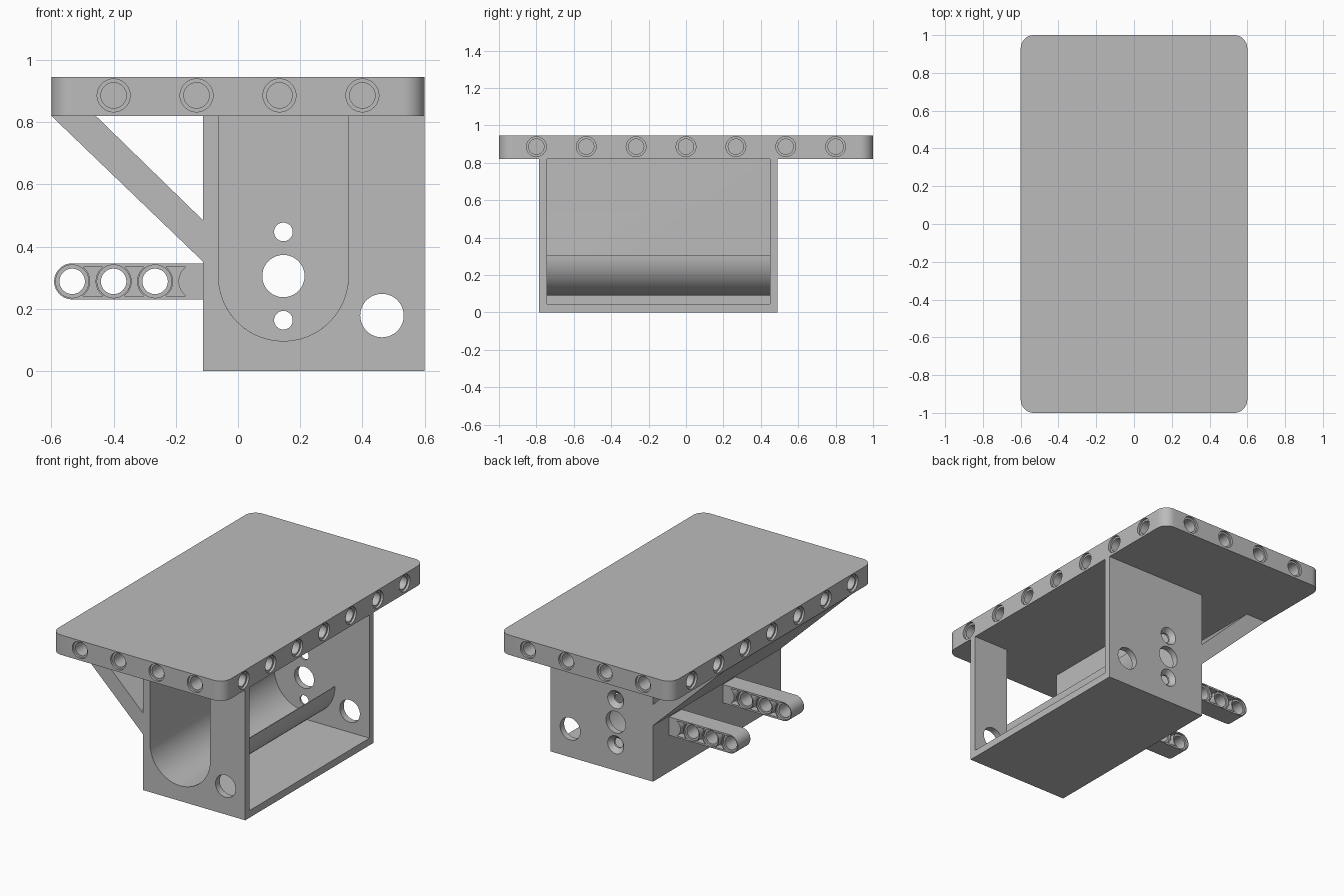
import bpy, bmesh
from math import cos, sin, pi, asin, radians
from mathutils import Matrix, Vector

if "Cube" in bpy.data.objects:
    bpy.data.objects.remove(bpy.data.objects["Cube"], do_unlink=True)

GREY = (0.5, 0.5, 0.5, 1)
mat = bpy.data.materials.new("plain grey")
mat.use_nodes = True
mat.diffuse_color = GREY
mat.node_tree.nodes["Principled BSDF"].inputs["Base Color"].default_value = GREY

PITCH = 0.4 / 3          # spacing of the connector holes
BORE, RIM, RIM_DEPTH = 0.041, 0.053, 0.014


def box(bm, x, y, z):
    size = Vector((x[1] - x[0], y[1] - y[0], z[1] - z[0]))
    mid = Vector((x[0] + x[1], y[0] + y[1], z[0] + z[1])) / 2
    m = Matrix.Translation(mid) @ Matrix.Diagonal(size).to_4x4()
    return bmesh.ops.create_cube(bm, size=1, matrix=m)["verts"]


def prism(bm, outline, y0, y1):
    """Extrude an (x, z) outline along y."""
    face = bm.faces.new([bm.verts.new((x, y0, z)) for x, z in outline])
    ext = bmesh.ops.extrude_face_region(bm, geom=[face])["geom"]
    verts = [v for v in ext if isinstance(v, bmesh.types.BMVert)]
    bmesh.ops.translate(bm, verts=verts, vec=(0, y1 - y0, 0))


def lathe(bm, profile, origin, axis, n=40):
    """Solid of revolution from (radius, distance along axis) pairs."""
    m = Matrix.Translation(origin) @ Vector(axis).to_track_quat("Z", "Y").to_matrix().to_4x4()
    rings = [[bm.verts.new(m @ Vector((r * cos(2 * pi * i / n), r * sin(2 * pi * i / n), d)))
              for i in range(n)] for r, d in profile]
    for a, b in zip(rings, rings[1:]):
        for i in range(n):
            j = (i + 1) % n
            bm.faces.new((a[i], a[j], b[j], b[i]))
    bm.faces.new(rings[0])
    bm.faces.new(rings[-1])


def arc(cx, cz, r, a0, a1, n=24):
    return [(cx + r * cos(a0 + (a1 - a0) * i / n), cz + r * sin(a0 + (a1 - a0) * i / n))
            for i in range(n + 1)]


def make(name, bm):
    bmesh.ops.recalc_face_normals(bm, faces=bm.faces)
    mesh = bpy.data.meshes.new(name)
    bm.to_mesh(mesh)
    bm.free()
    mesh.materials.append(mat)
    ob = bpy.data.objects.new(name, mesh)
    bpy.context.collection.objects.link(ob)
    return ob


def activate(ob):
    bpy.ops.object.select_all(action="DESELECT")
    ob.select_set(True)
    bpy.context.view_layer.objects.active = ob


def cut(ob, bm):
    cutter = make("cutter", bm)
    cutter.hide_render = True
    mod = ob.modifiers.new("cut", "BOOLEAN")
    mod.operation, mod.solver, mod.object = "DIFFERENCE", "EXACT", cutter
    activate(ob)
    bpy.ops.object.modifier_apply(modifier=mod.name)
    bpy.data.objects.remove(cutter, do_unlink=True)


def finish(ob):
    activate(ob)
    bpy.ops.object.shade_smooth_by_angle(angle=radians(30))


# Table top with rounded corners and blind connector holes around the rim
TOP_Z, TOP_H = 0.82, 0.945
bm = bmesh.new()
box(bm, (-0.6, 0.6), (-1, 1), (TOP_Z, TOP_H))
upright = [e for e in bm.edges if abs(e.verts[0].co.z - e.verts[1].co.z) > 0.1]
bmesh.ops.bevel(bm, geom=upright, offset=0.07, segments=10, profile=0.5, affect="EDGES")
top = make("table_top", bm)
bm = bmesh.new()
blind = [(RIM, -0.02), (RIM, RIM_DEPTH), (BORE, RIM_DEPTH), (BORE, 0.12)]
hole_z = 0.886
for s in (-1, 1):
    for i in range(4):
        lathe(bm, blind, ((i - 1.5) * 2 * PITCH, s, hole_z), (0, -s, 0))
    for i in range(7):
        lathe(bm, blind, (s * 0.6, (i - 3) * 2 * PITCH, hole_z), (-s, 0, 0))
cut(top, bm)
finish(top)

# Housing: open towards +x, with a floor, side wall and two end walls
LEFT, FRONT, BACK = -0.113, -0.785, 0.49
IN_LEFT, IN_FRONT, IN_BACK = -0.063, -0.743, 0.45
CX, CZ, R = 0.146, 0.305, 0.209
bm = bmesh.new()
box(bm, (LEFT, 0.6), (FRONT, BACK), (0, TOP_Z))
housing = make("housing", bm)
bm = bmesh.new()
box(bm, (IN_LEFT, 0.7), (IN_FRONT, IN_BACK), (0.045, 0.9))
cut(housing, bm)
# U-shaped mouth in the front wall
bm = bmesh.new()
prism(bm, [(CX - R, 0.9)] + arc(CX, CZ, R, pi, 2 * pi) + [(CX + R, 0.9)], -0.9, IN_FRONT + 0.02)
cut(housing, bm)
# Shaft hole, countersunk screw holes and cable holes
bm = bmesh.new()
lathe(bm, [(0.068, 0), (0.068, 0.3)], (CX, 0.35, CZ), (0, 1, 0))
for dz in (-0.142, 0.142):
    lathe(bm, [(0.03, -0.1), (0.03, 0.012), (0.056, 0.04), (0.056, 0.1)],
          (CX, IN_BACK, CZ + dz), (0, 1, 0))
lathe(bm, [(0.07, 0), (0.07, 2)], (0.463, -1, 0.178), (0, 1, 0))
cut(housing, bm)
finish(housing)

# Thin half-round cradle running between the end walls
bm = bmesh.new()
prism(bm, arc(CX, CZ, R, pi, 2 * pi, 32) + arc(CX, CZ, R + 0.005, 2 * pi, pi, 32),
      IN_FRONT, IN_BACK)
finish(make("cradle", bm))

# Sloping brace under the overhang
bm = bmesh.new()
prism(bm, [(-0.6, TOP_Z), (-0.457, TOP_Z), (LEFT, 0.485), (LEFT, 0.352)], FRONT, BACK)
make("sloping_brace", bm)

# Two connector arms with through holes and hourglass pockets
ARM_Z, ARM_R, HALF = 0.288, 0.058, 0.062
centres = [-0.4 + (i - 1) * PITCH for i in range(4)]
a = asin(0.047 / ARM_R)
for side, y in (("front", -2 * PITCH), ("back", 2 * PITCH)):
    bm = bmesh.new()
    prism(bm, arc(centres[0], ARM_Z, ARM_R, pi / 2, 3 * pi / 2)
          + [(LEFT, ARM_Z - ARM_R), (LEFT, ARM_Z + ARM_R)], y - HALF, y + HALF)
    arm = make(side + "_connector_arm", bm)
    bm = bmesh.new()
    rim = HALF - RIM_DEPTH
    for c, nxt in zip(centres, centres[1:]):
        lathe(bm, [(RIM, -0.1), (RIM, -rim), (BORE, -rim), (BORE, rim), (RIM, rim), (RIM, 0.1)],
              (c, y, ARM_Z), (0, 1, 0))
        pocket = (arc(c, ARM_Z, ARM_R, -a, a, 12)
                  + arc(nxt, ARM_Z, ARM_R, pi - a, pi + a, 12))
        for s in (-1, 1):
            prism(bm, pocket, y + s * 0.02, y + s * 0.1)
    cut(arm, bm)
    finish(arm)
